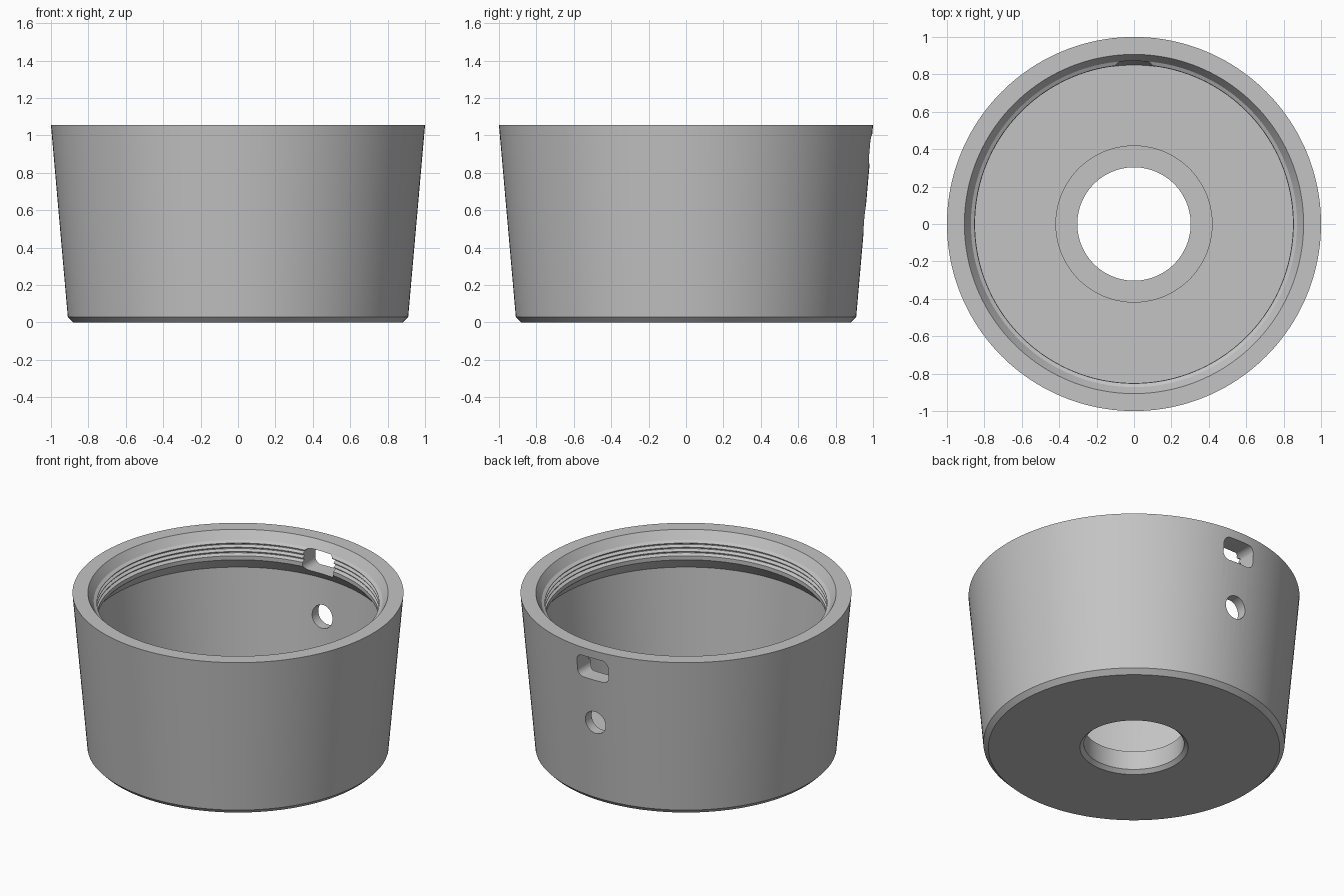
import bpy, bmesh, math

cube = bpy.data.objects.get("Cube")
if cube:
    bpy.data.objects.remove(cube, do_unlink=True)

SEGMENTS = 160
HEIGHT = 1.055

grey = bpy.data.materials.new("plain_grey")
grey.use_nodes = True
color = (0.55, 0.55, 0.55, 1)
grey.diffuse_color = color
grey.node_tree.nodes["Principled BSDF"].inputs["Base Color"].default_value = color


def add_object(name, bm):
    bmesh.ops.recalc_face_normals(bm, faces=bm.faces)
    mesh = bpy.data.meshes.new(name)
    bm.to_mesh(mesh)
    bm.free()
    mesh.materials.append(grey)
    obj = bpy.data.objects.new(name, mesh)
    bpy.context.collection.objects.link(obj)
    return obj


def lathe(name, profile):
    """Revolve a closed (radius, z) loop around the z axis."""
    bm = bmesh.new()
    rings = []
    for i in range(SEGMENTS):
        a = math.tau * i / SEGMENTS
        rings.append([bm.verts.new((r * math.cos(a), r * math.sin(a), z)) for r, z in profile])
    n = len(profile)
    for i, ring in enumerate(rings):
        following = rings[(i + 1) % SEGMENTS]
        for j in range(n):
            k = (j + 1) % n
            bm.faces.new((ring[j], following[j], following[k], ring[k]))
    return add_object(name, bm)


def rounded_cutter(name, width, height, radius, z, steps=10):
    """Rounded prism that passes through the back wall."""
    bm = bmesh.new()
    outline = []
    for quarter, (sx, sz) in enumerate(((1, 1), (-1, 1), (-1, -1), (1, -1))):
        for s in range(steps):
            a = math.pi / 2 * (quarter + s / steps)
            outline.append(bm.verts.new((sx * (width / 2 - radius) + radius * math.cos(a), 0.6,
                                         z + sz * (height / 2 - radius) + radius * math.sin(a))))
    face = bm.faces.new(outline)
    extruded = bmesh.ops.extrude_face_region(bm, geom=[face])["geom"]
    bmesh.ops.translate(bm, vec=(0, 0.6, 0),
                        verts=[v for v in extruded if isinstance(v, bmesh.types.BMVert)])
    obj = add_object(name, bm)
    obj.hide_render = True
    return obj


# Cup section: base chamfer, tapered wall, rim and lead-in
profile = [(0.327, 0), (0.88, 0), (0.91, 0.03), (1.0, HEIGHT), (0.907, HEIGHT), (0.872, 1.0)]

# Fine thread ridges inside the mouth
PITCH = 0.028
for i in range(3):
    top = 0.995 - i * PITCH
    profile += [(0.852, top - 0.006), (0.852, top - 0.01), (0.872, top - 0.02), (0.872, top - 0.024)]

# Plain land, undercut, inner wall, floor, raised collar and centre hole
profile += [(0.85, 0.905), (0.85, 0.878), (0.913, 0.80), (0.85, 0.1),
            (0.42, 0.1), (0.42, 0.147), (0.303, 0.147), (0.303, 0.022)]
cup = lathe("cup_body", profile)

# Slot and round hole through the back wall
cutters = [rounded_cutter("slot_cutter", 0.23, 0.15, 0.045, 0.925),
           rounded_cutter("hole_cutter", 0.15, 0.15, 0.075 - 1e-4, 0.555)]
for cutter in cutters:
    mod = cup.modifiers.new(cutter.name, 'BOOLEAN')
    mod.operation = 'DIFFERENCE'
    mod.solver = 'EXACT'
    mod.object = cutter

bpy.ops.object.select_all(action='DESELECT')
bpy.context.view_layer.objects.active = cup
cup.select_set(True)
for mod in list(cup.modifiers):
    bpy.ops.object.modifier_apply(modifier=mod.name)
for cutter in cutters:
    bpy.data.objects.remove(cutter, do_unlink=True)

bpy.ops.object.shade_smooth_by_angle(angle=math.radians(25))
